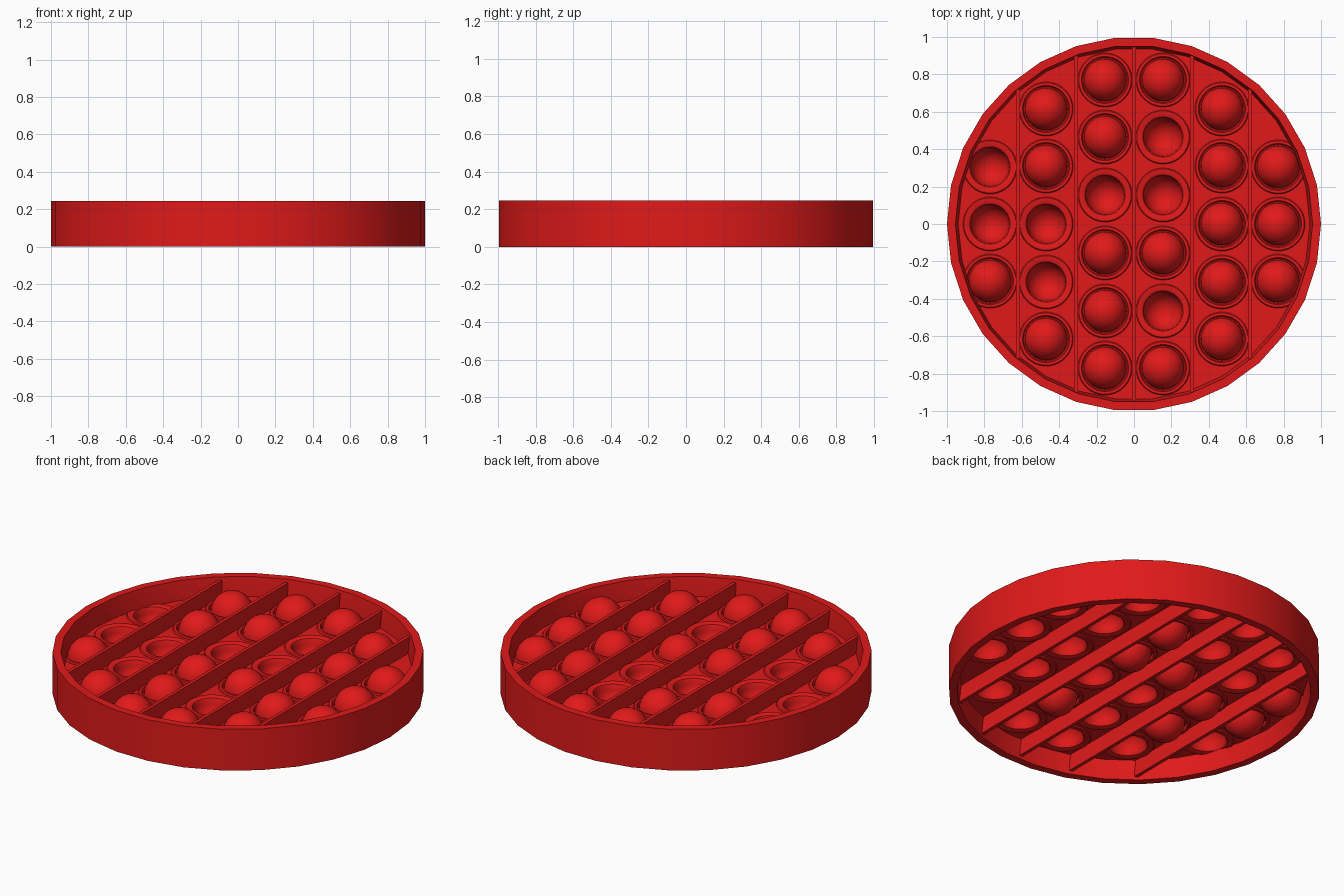
import bpy, bmesh
from math import sin, cos, pi, radians, sqrt

if "Cube" in bpy.data.objects:
    bpy.data.objects.remove(bpy.data.objects["Cube"])

MID = 0.1225          # height of the central sheet
red = bpy.data.materials.new("red_silicone")
red.diffuse_color = (0.75, 0.01, 0.01, 1)
red.use_nodes = True
red.node_tree.nodes["Principled BSDF"].inputs["Base Color"].default_value = red.diffuse_color


def finish(name, bm, smooth=True):
    bmesh.ops.remove_doubles(bm, verts=bm.verts, dist=1e-5)
    bmesh.ops.recalc_face_normals(bm, faces=bm.faces)
    me = bpy.data.meshes.new(name)
    bm.to_mesh(me)
    bm.free()
    me.materials.append(red)
    ob = bpy.data.objects.new(name, me)
    bpy.context.collection.objects.link(ob)
    if smooth:
        bpy.ops.object.select_all(action='DESELECT')
        ob.select_set(True)
        bpy.context.view_layer.objects.active = ob
        bpy.ops.object.shade_smooth_by_angle(angle=radians(35))
    return ob


def lathe(name, profile, sides):
    """Spin a closed (radius, z) profile about the z axis."""
    bm = bmesh.new()
    vs = [bm.verts.new((r, 0, z)) for r, z in profile]
    es = [bm.edges.new((vs[i - 1], vs[i])) for i in range(len(vs))
          if not (vs[i - 1].co.x == 0 and vs[i].co.x == 0)]
    bmesh.ops.spin(bm, geom=vs + es, cent=(0, 0, 0), axis=(0, 0, 1),
                   angle=2 * pi, steps=sides)
    return finish(name, bm)


# Outer rim: 30-sided band, slightly thicker towards the sheet
lathe("rim", [(1, 0), (1, 0.245), (0.955, 0.245), (0.94, MID + 0.015),
              (0.94, MID - 0.015), (0.955, 0)], 30)

# Bubble layout: column x -> y positions
columns = {0.155: (0.155, 0.465, 0.77, -0.155, -0.465, -0.77),
           0.47: (0, 0.31, 0.615, -0.31, -0.615),
           0.77: (0, 0.305, -0.305)}
spots = [(s * x, y) for x, ys in columns.items() for y in ys for s in (-1, 1)]
popped_spots = {(-0.77, 0.305), (-0.77, 0), (-0.47, 0), (-0.47, -0.31),
                (-0.155, 0.155), (0.155, 0.465), (0.155, 0.155), (0.155, -0.465)}

# Sheet with a round hole under every bubble
bm = bmesh.new()
bmesh.ops.create_cone(bm, cap_ends=True, segments=30, radius1=0.975,
                      radius2=0.975, depth=0.02)
sheet = finish("sheet", bm, False)
sheet.location.z = MID
bm = bmesh.new()
for x, y in spots:
    geo = bmesh.ops.create_cone(bm, cap_ends=True, segments=32, radius1=0.125,
                                radius2=0.125, depth=0.1)
    bmesh.ops.translate(bm, verts=geo["verts"], vec=(x, y, MID))
cutter = finish("hole_cutter", bm, False)
mod = sheet.modifiers.new("holes", 'BOOLEAN')
mod.operation = 'DIFFERENCE'
mod.object = cutter
mod.solver = 'EXACT'
bpy.context.view_layer.update()
baked = bpy.data.meshes.new_from_object(
    sheet.evaluated_get(bpy.context.evaluated_depsgraph_get()))
sheet.modifiers.clear()
sheet.data = baked
bpy.data.objects.remove(cutter)


# Bubbles: raised collar plus thin hollow dome (up or pushed down)
def bubble_profile(sign):
    n = 8
    arc = lambda r: [(r * cos(i * pi / 2 / n) if i < n else 0.0,
                      r * sin(i * pi / 2 / n)) for i in range(n + 1)]
    pts = [(0.145, -0.012), (0.145, 0.012), (0.14, 0.018), (0.126, 0.018),
           (0.12, 0.0)] + arc(0.114) + arc(0.102)[::-1]
    pts += [(0.108, -0.012), (0.126, -0.018), (0.14, -0.018)]
    return [(r, sign * z) for r, z in pts]


masters = {}
for x, y in spots:
    down = (x, y) in popped_spots
    name = "popped_bubble" if down else "bubble"
    if name not in masters:
        ob = masters[name] = lathe(name, bubble_profile(-1 if down else 1), 32)
    else:
        ob = masters[name].copy()
        bpy.context.collection.objects.link(ob)
    ob.location = (x, y, MID)

# Dividers between the columns, reaching the rim
for x in (-0.62, -0.31, 0, 0.31, 0.62):
    bm = bmesh.new()
    bmesh.ops.create_cube(bm, size=1)
    bmesh.ops.scale(bm, verts=bm.verts, vec=(0.02, 2 * sqrt(0.952 ** 2 - x * x), 0.21))
    ob = finish("divider", bm, False)
    ob.location = (x, 0, MID)
